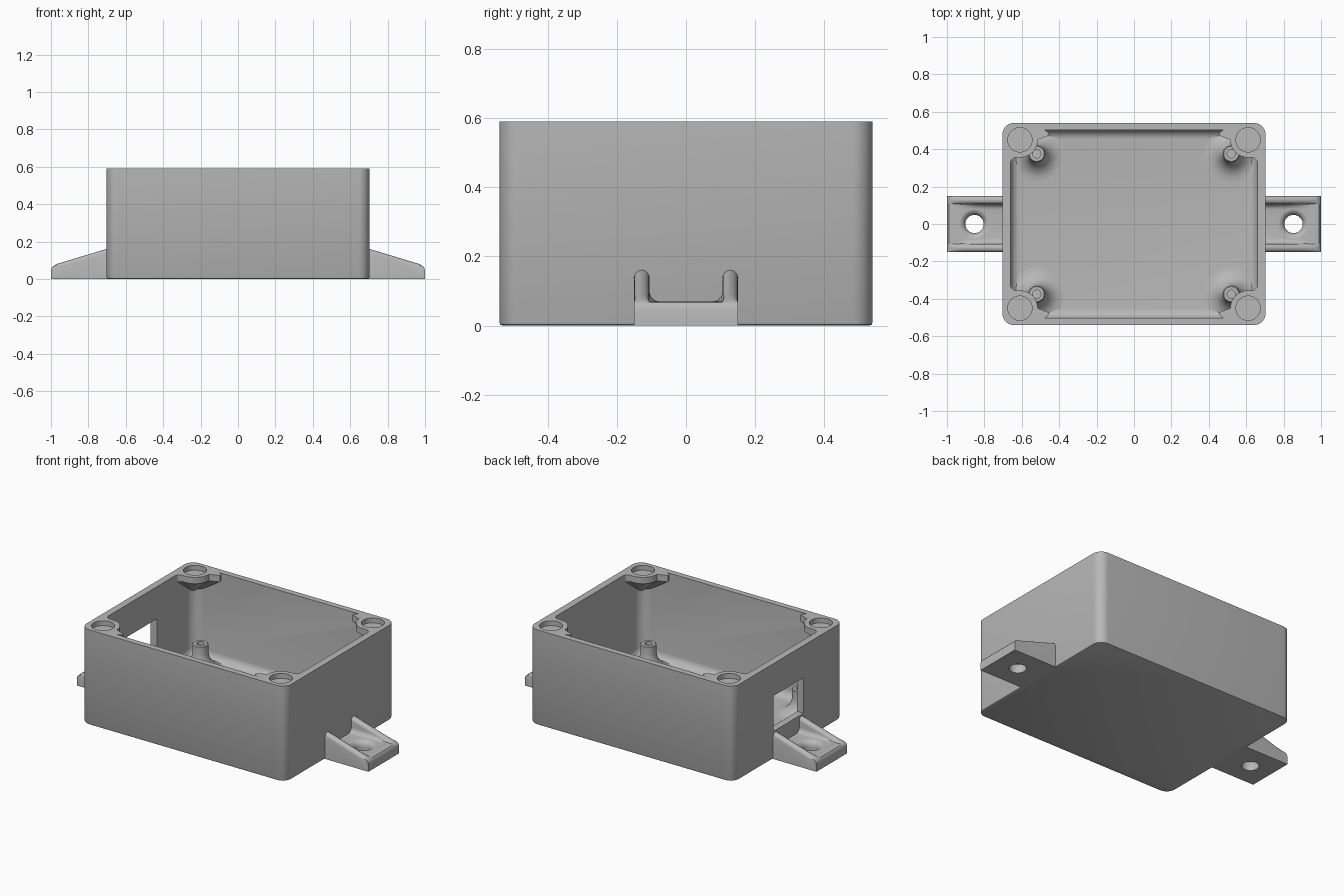
import bpy, bmesh, math

cube = bpy.data.objects.get("Cube")
if cube:
    bpy.data.objects.remove(cube, do_unlink=True)

GREY = bpy.data.materials.new("plain grey")
GREY.use_nodes = True
GREY.diffuse_color = (0.48, 0.48, 0.48, 1)
GREY.node_tree.nodes["Principled BSDF"].inputs["Base Color"].default_value = GREY.diffuse_color

HX, HY, TOP = 0.703, 0.54, 0.59      # outer half sizes and rim height
IX, IY, FLOOR = 0.66, 0.503, 0.04    # inner half sizes and floor height


def arc(cx, cy, r, a0, a1, n=8):
    """Points along an arc, angles in degrees."""
    steps = [math.radians(a0 + (a1 - a0) * i / n) for i in range(n + 1)]
    return [(cx + r * math.cos(a), cy + r * math.sin(a)) for a in steps]


def rounded_rect(hx, hy, r, z):
    pts = []
    for sx, sy, a in ((1, 1, 0), (-1, 1, 90), (-1, -1, 180), (1, -1, 270)):
        pts += arc(sx * (hx - r), sy * (hy - r), r, a, a + 90)
    return [(x, y, z) for x, y in pts]


def loft(name, rings):
    """Skin a row of equal-length rings and close both ends."""
    bm = bmesh.new()
    rows = [[bm.verts.new(p) for p in ring] for ring in rings]
    n = len(rows[0])
    for a, b in zip(rows, rows[1:]):
        for i in range(n):
            j = (i + 1) % n
            bm.faces.new((a[i], a[j], b[j], b[i]))
    bm.faces.new(rows[0])
    bm.faces.new(rows[-1])
    bmesh.ops.recalc_face_normals(bm, faces=bm.faces)
    mesh = bpy.data.meshes.new(name)
    bm.to_mesh(mesh)
    bm.free()
    mesh.materials.append(GREY)
    obj = bpy.data.objects.new(name, mesh)
    bpy.context.collection.objects.link(obj)
    return obj


def lathe(name, x, y, profile, n=40):
    """Turn (radius, height) pairs round an upright axis."""
    turn = [2 * math.pi * i / n for i in range(n)]
    return loft(name, [[(x + r * math.cos(a), y + r * math.sin(a), z) for a in turn]
                       for r, z in profile])


def cut(obj, cutter):
    mod = obj.modifiers.new("cut", "BOOLEAN")
    mod.operation = "DIFFERENCE"
    mod.solver = "EXACT"
    mod.object = cutter
    bpy.context.view_layer.objects.active = obj
    bpy.ops.object.modifier_apply(modifier=mod.name)


def discard(obj):
    bpy.data.objects.remove(obj, do_unlink=True)


parts = []

# Open box with softened base edge and a fillet around the inner floor
rings = [rounded_rect(HX - 0.01, HY - 0.01, 0.05, 0),
         rounded_rect(HX - 0.003, HY - 0.003, 0.057, 0.003),
         rounded_rect(HX, HY, 0.06, 0.01),
         rounded_rect(HX, HY, 0.06, TOP),
         rounded_rect(IX, IY, 0.06, TOP)]
for d, h in arc(0.05, 0.05, 0.05, 180, 270, 6):
    rings.append(rounded_rect(IX - d, IY - d, 0.062 - d, FLOOR + h))
box = loft("box_shell", rings)
parts.append(box)

# Cable window in one end wall
window = loft("window_cutter", [[(x, -0.147, 0.17), (x, 0.147, 0.17), (x, 0.147, 0.39),
                                 (x, -0.147, 0.39)] for x in (-0.8, -0.6)])
cut(box, window)
discard(window)

# Corner lid bosses, tapering into the corner, with shallow round pockets
outline = [(0.68, 0.52), (0.485, 0.52)]
outline += arc(0.485, 0.473, 0.03, 90, 180, 5)
outline += arc(0.61, 0.45, 0.095, 180, 270, 12)
outline += arc(0.63, 0.325, 0.03, 90, 0, 5)
outline += [(0.68, 0.325)]
for sx in (-1, 1):
    for sy in (-1, 1):
        side = ("back" if sy > 0 else "front") + ("_left" if sx > 0 else "_right")
        boss = loft("lid_boss_" + side, [
            [(sx * (0.68 + (x - 0.68) * k), sy * (0.52 + (y - 0.52) * k), z) for x, y in outline]
            for z, k in ((TOP, 1), (0.55, 1), (0.44, 0.25))])
        pocket = lathe("pocket_cutter", sx * 0.61, sy * 0.45, [(0.065, 0.56), (0.065, 0.7)])
        cut(boss, pocket)
        cut(box, pocket)
        discard(pocket)
        parts.append(boss)

        # Board standoff flaring into the floor, with a blind pilot hole
        flare = arc(0.145, FLOOR + 0.1, 0.1, 270, 180, 8)
        profile = [(0.145, 0.03)] + flare + [(0.045, 0.185), (0.04, 0.19), (0.022, 0.19),
                                             (0.022, 0.08)]
        parts.append(lathe("standoff_" + side, sx * 0.52, sy * 0.375, profile))


# Mounting tabs: U-shaped section whose side ribs slope down to the tip
def tab_section(x, h):
    f = min(0.07, h)
    rise = h - f
    r = min(0.022, rise)
    fil = min(0.03, rise - r)
    half = [(0.15, 0)]
    half += [(0.128 + 0.022 * math.cos(a), h - r + r * math.sin(a))
             for a in (math.pi * i / 8 for i in range(9))]
    half += [(0.076 + 0.03 * math.cos(a), f + fil + fil * math.sin(a))
             for a in (-math.pi / 2 * i / 5 for i in range(6))]
    full = half + [(-y, z) for y, z in reversed(half)]
    return [(x, y, z) for y, z in full]


def rib_height(x):
    return 0.16 - 0.302 * (x - 0.705)


for sx, side in ((-1, "right"), (1, "left")):
    stations = [(x, rib_height(x)) for x in (0.68, 0.75, 0.82, 0.89, 0.93, 0.965)]
    stations += [(0.98, 0.073), (0.99, 0.067), (0.997, 0.058), (1.0, 0.045)]
    tab = loft("mounting_tab_" + side, [tab_section(sx * x, h) for x, h in stations])
    # Screw hole with a rounded lead-in
    lead = [(r, z) for r, z in arc(0.085, 0.035, 0.036, 180, 90, 6)]
    hole = lathe("hole_cutter", sx * 0.853, 0,
                 [(0.049, -0.05)] + lead + [(0.085, 0.09)])
    cut(tab, hole)
    discard(hole)
    parts.append(tab)

# Smooth the curved areas, keep real edges crisp
bpy.ops.object.select_all(action="DESELECT")
for obj in parts:
    obj.select_set(True)
bpy.context.view_layer.objects.active = box
bpy.ops.object.shade_smooth_by_angle(angle=math.radians(32))
